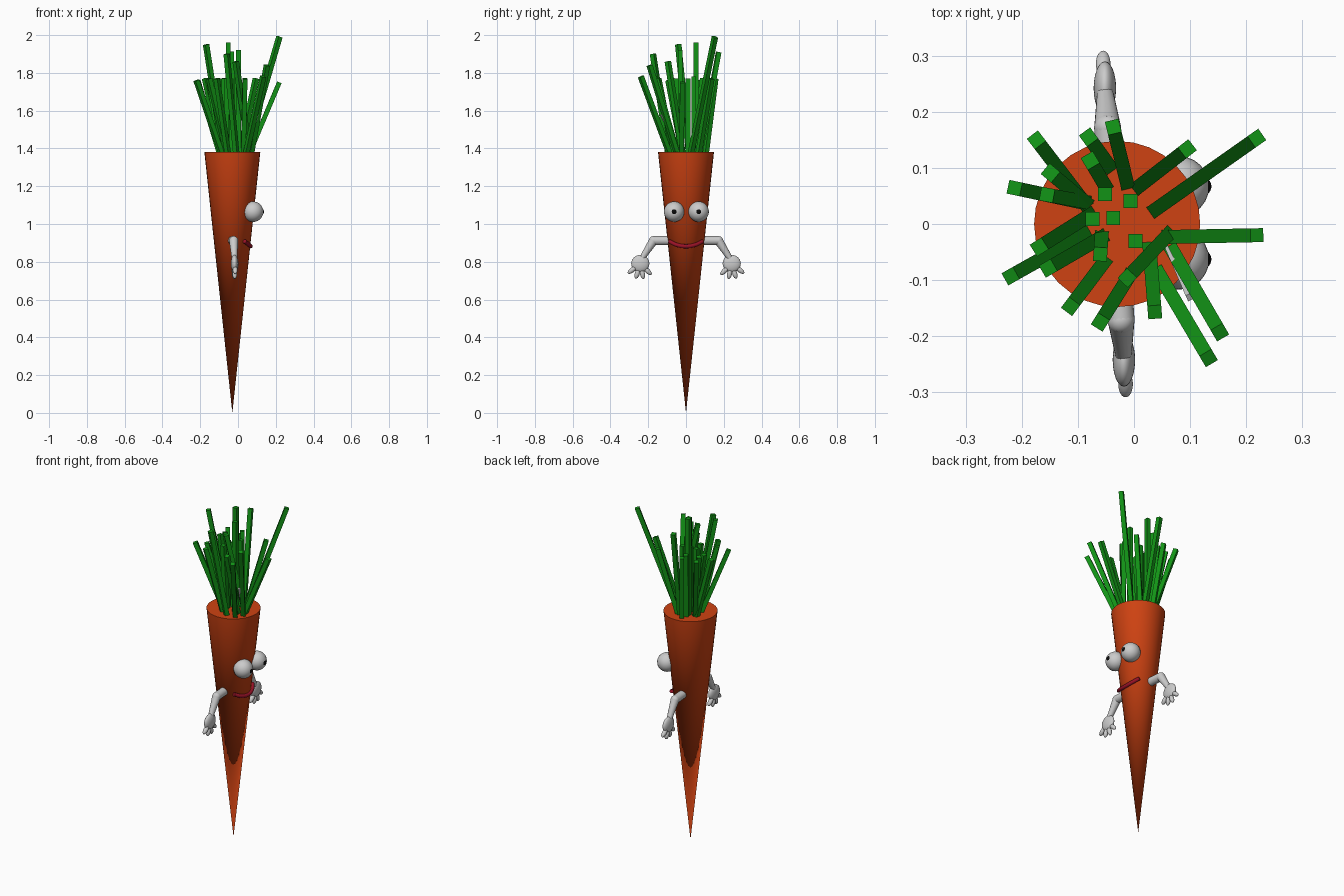
import bpy, math
from mathutils import Vector, Matrix

if "Cube" in bpy.data.objects:
    bpy.data.objects.remove(bpy.data.objects["Cube"])


def material(name, rgb):
    m = bpy.data.materials.new(name)
    m.diffuse_color = (*rgb, 1)
    m.use_nodes = True
    m.node_tree.nodes["Principled BSDF"].inputs["Base Color"].default_value = m.diffuse_color
    return m


ORANGE = material("carrot orange", (0.62, 0.055, 0.006))
GREEN = material("leaf green", (0.006, 0.29, 0.008))
GREY = material("pale grey", (0.6, 0.6, 0.6))
RED = material("mouth red", (0.32, 0.006, 0.02))
BLACK = material("pupil black", (0.003, 0.003, 0.003))


def finish(name, mat, smooth=True):
    ob = bpy.context.object
    ob.name = name
    ob.data.materials.append(mat)
    if smooth:
        bpy.ops.object.shade_smooth_by_angle(angle=math.radians(40))
    return ob


def ball(name, center, radii, mat, tilt=0):
    """Ellipsoid, tilted about the x axis."""
    bpy.ops.mesh.primitive_uv_sphere_add(segments=24, ring_count=16, location=center,
                                         rotation=(tilt, 0, 0))
    bpy.context.object.scale = radii
    return finish(name, mat)


def rod(name, a, b, r1, r2, mat, sides=16):
    """Straight tapered rod from a to b; four sides give a square stalk."""
    a, b = Vector(a), Vector(b)
    d = b - a
    flat = math.hypot(d.x, d.y)
    bpy.ops.mesh.primitive_cone_add(vertices=sides, radius1=r1, radius2=r2, depth=d.length)
    ob = bpy.context.object
    if sides == 4:
        ob.data.transform(Matrix.Rotation(math.pi / 4, 4, 'Z'))
    ob.location = (a + b) / 2
    azimuth = math.atan2(d.y, d.x) if flat > 0.01 else 0
    ob.rotation_euler = (0, math.atan2(flat, d.z), azimuth)
    return finish(name, mat, sides > 4)


# Carrot body, point down
CX, TOP = -0.03, 1.38
bpy.ops.mesh.primitive_cone_add(vertices=32, radius1=0, radius2=0.148, depth=TOP,
                                location=(CX, 0, TOP / 2))
finish("carrot_body", ORANGE)

# Leaf stalks: base x, y at the carrot top, then tip x, y, z
STALKS = [
    (.04, .027, .219, .153, 1.99), (.063, -.023, .219, -.02, 1.75),
    (.01, .068, .095, .134, 1.77), (-.013, .075, -.037, .173, 1.91),
    (-.045, .105, -.081, .155, 1.77), (-.053, .071, -.078, .113, 1.77),
    (-.09, .04, -.174, .15, 1.77), (-.088, .04, -.149, .091, 1.77),
    (-.10, .04, -.213, .064, 1.76), (-.09, .04, -.155, .052, 1.77),
    (-.052, .053, -.052, .053, 1.96), (-.006, .041, -.006, .041, 1.78),
    (-.074, .009, -.074, .009, 1.77), (-.037, .011, -.037, .011, 1.77),
    (.003, -.03, .003, -.03, 1.92), (-.08, .015, -.169, -.041, 1.95),
    (-.09, -.02, -.22, -.093, 1.76), (-.06, -.025, -.153, -.079, 1.77),
    (-.058, -.025, -.06, -.054, 1.77), (-.055, -.07, -.113, -.147, 1.77),
    (-.01, -.095, -.06, -.175, 1.90), (.06, -.02, -.012, -.096, 1.86),
    (.028, -.045, .037, -.157, 1.77), (.07, -.05, .153, -.193, 1.84),
    (.045, -.09, .133, -.239, 1.78),
]
for i, (bx, by, tx, ty, tz) in enumerate(STALKS):
    base, tip = Vector((bx, by, TOP)), Vector((tx, ty, tz))
    base -= (tip - base) * 0.1          # root sunk into the carrot
    rod(f"leaf_stalk_{i + 1}", base, tip, 0.0175, 0.0175, GREEN, 4)

# Thin pale sprig among the leaves
rod("pale_sprig", (.055, -.035, TOP), (.1, -.13, 1.58), 0.004, 0.009, GREY, 4)

for s, side in ((1, "left"), (-1, "right")):
    # Eyes
    y = s * 0.065 + 0.002
    ball(f"{side}_eye", (0.08, y, 1.065), (0.054,) * 3, GREY)
    ball(f"{side}_pupil", (0.121, y, 1.065), (0.017,) * 3, BLACK)

    # Arms: the pair is turned slightly about the body
    def at(y, z):
        return Vector((-0.035 - 0.07 * s * y, s * y, z))
    rod(f"{side}_upper_arm", at(0.04, .912), at(0.172, .912), 0.024, 0.024, GREY)
    ball(f"{side}_elbow", at(0.172, .912), (0.024,) * 3, GREY)
    rod(f"{side}_forearm", at(0.172, .912), at(0.238, .81), 0.024, 0.014, GREY)
    ball(f"{side}_hand", at(0.242, .79), (0.02, 0.048, 0.046), GREY)
    for k, deg in enumerate((52, 17, -12, -45)):
        a = math.radians(deg)
        c = at(0.242 + 0.055 * math.sin(a), .79 - 0.055 * math.cos(a))
        ball(f"{side}_finger_{k + 1}", c, (0.013, 0.013, 0.028), GREY, s * a)

# Mouth: bent tube across the face
curve = bpy.data.curves.new("mouth", 'CURVE')
curve.dimensions = '3D'
curve.bevel_depth = 0.011
curve.bevel_resolution = 3
curve.use_fill_caps = True
curve.resolution_u = 6
spline = curve.splines.new('BEZIER')
points = [(.035, -.088, .908), (.058, -.05, .89), (.067, 0, .882), (.058, .05, .89), (.035, .088, .908)]
spline.bezier_points.add(len(points) - 1)
for bp, co in zip(spline.bezier_points, points):
    bp.co = co
    bp.handle_left_type = bp.handle_right_type = 'AUTO'
mouth = bpy.data.objects.new("mouth", curve)
curve.materials.append(RED)
bpy.context.collection.objects.link(mouth)
